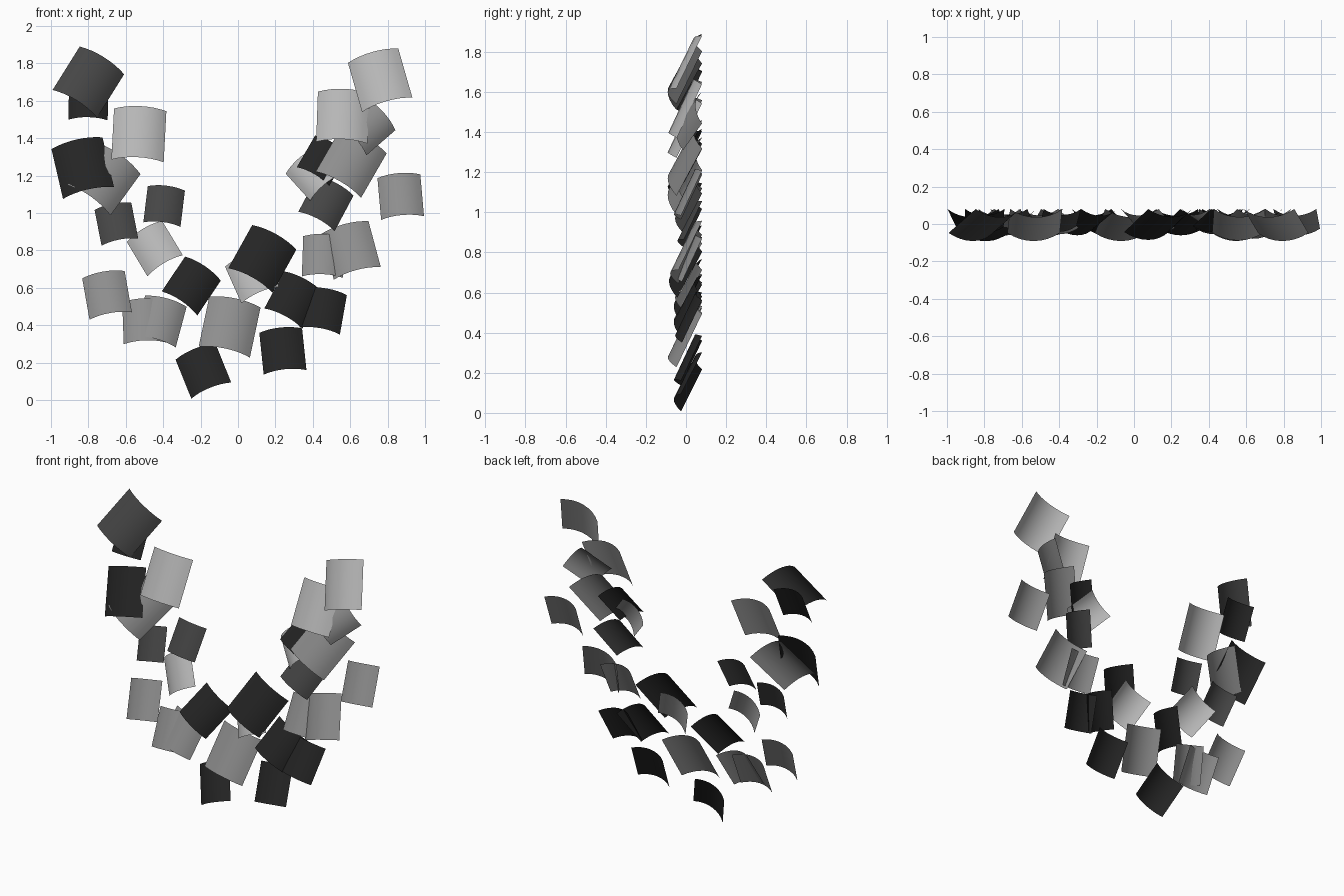
import bpy
import bmesh
import math
from mathutils import Matrix, Vector

default_cube = bpy.data.objects.get("Cube")
if default_cube:
    bpy.data.objects.remove(default_cube, do_unlink=True)

LEAN = math.radians(25)       # every tile leans back at its top
WALL = 0.08                   # depth plane touched by all top edges
SEGMENTS = 8                  # divisions across the curved width
HALF_BEND = math.radians(38)  # half of the arc swept across the width


def make_material(name, value):
    material = bpy.data.materials.new(name)
    material.use_nodes = True
    colour = (value, value, value, 1.0)
    material.diffuse_color = colour
    shader = material.node_tree.nodes["Principled BSDF"]
    shader.inputs["Base Color"].default_value = colour
    shader.inputs["Roughness"].default_value = 0.8
    return material


def make_tile(name, material, x, z, width, roll):
    """Square sheet bent into a shallow arc, leaned back, then rolled."""
    radius = width / (2 * math.sin(HALF_BEND))
    height = 2 * radius * HALF_BEND
    bm = bmesh.new()
    bmesh.ops.create_grid(bm, x_segments=SEGMENTS, y_segments=1, size=1.0)
    for vert in bm.verts:
        angle = vert.co.x * HALF_BEND
        bulge = radius * (math.cos(angle) - math.cos(HALF_BEND))
        vert.co = Vector((radius * math.sin(angle), -bulge, vert.co.y * height / 2))
    for face in bm.faces:
        face.smooth = True
    mesh = bpy.data.meshes.new(name)
    bm.to_mesh(mesh)
    bm.free()
    mesh.materials.append(material)

    tile = bpy.data.objects.new(name, mesh)
    depth = WALL - math.sin(LEAN) * height / 2
    tile.matrix_world = (
        Matrix.Translation((x, depth, z))
        @ Matrix.Rotation(math.radians(-roll), 4, "Y")
        @ Matrix.Rotation(-LEAN, 4, "X")
    )
    bpy.context.scene.collection.objects.link(tile)
    return tile


# Tile placements: x, z, width, roll in degrees
black_tiles = [
    (-0.8, 1.6, 0.21, -1),
    (-0.83, 1.24, 0.28, 13),
    (-0.25, 0.61, 0.23, -34),
    (-0.185, 0.155, 0.23, 22),
    (0.13, 0.755, 0.27, -29),
    (0.295, 0.535, 0.23, -28),
    (0.455, 0.475, 0.22, -10),
    (0.24, 0.26, 0.23, 6),
    (0.45, 1.28, 0.2, -30),
]
charcoal_tiles = [
    (-0.8, 1.7, 0.28, -32),
    (-0.65, 0.94, 0.2, 11),
    (-0.395, 1.035, 0.2, -7),
    (0.47, 1.05, 0.22, -28),
]
grey_tiles = [
    (-0.715, 1.18, 0.28, -36),
    (-0.7, 0.56, 0.23, 10),
    (-0.415, 0.42, 0.23, -15),
    (-0.5, 0.415, 0.23, 2),
    (-0.045, 0.39, 0.28, -12),
    (0.605, 0.8, 0.26, 15),
    (0.455, 0.765, 0.22, -2),
    (0.87, 1.085, 0.23, 5),
    (0.605, 1.27, 0.28, -30),
    (0.695, 1.455, 0.21, -49),
]
light_tiles = [
    (-0.53, 1.415, 0.28, -3),
    (-0.445, 0.81, 0.22, 31),
    (0.075, 0.66, 0.22, 24),
    (0.395, 1.205, 0.2, 42),
    (0.56, 1.51, 0.275, -2),
    (0.76, 1.71, 0.28, 16),
]

# Build each colour group
groups = [
    ("black", 0.018, black_tiles),
    ("charcoal", 0.06, charcoal_tiles),
    ("grey", 0.27, grey_tiles),
    ("light grey", 0.47, light_tiles),
]
for colour_name, value, placements in groups:
    material = make_material(colour_name, value)
    for number, placement in enumerate(placements, start=1):
        tile_name = f"{colour_name.replace(' ', '_')}_tile_{number}"
        make_tile(tile_name, material, *placement)
